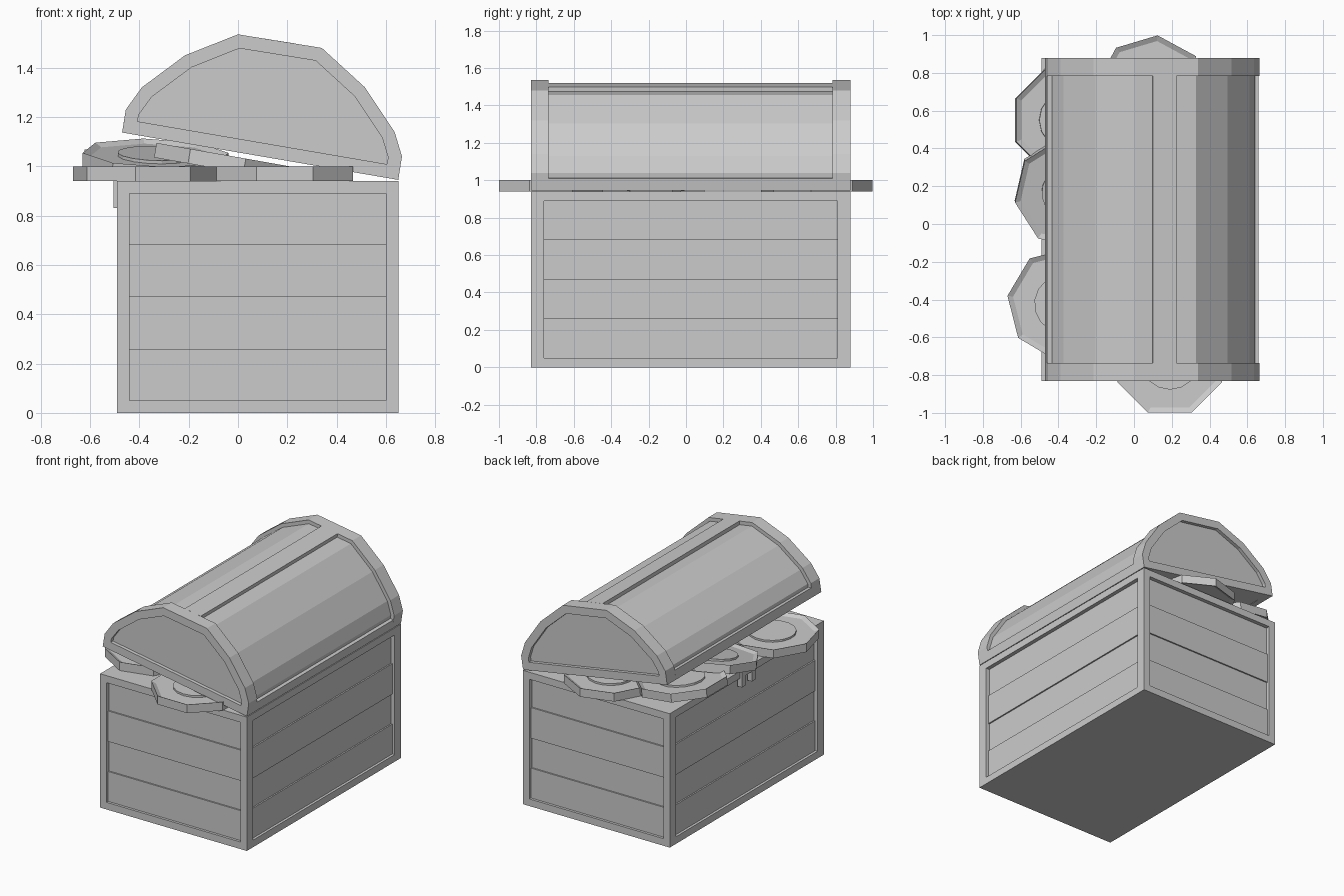
import bpy, bmesh
from math import radians, cos, sin, pi
from mathutils import Vector, Matrix

if "Cube" in bpy.data.objects:
    bpy.data.objects.remove(bpy.data.objects["Cube"])


def finish(name, bm):
    bmesh.ops.recalc_face_normals(bm, faces=bm.faces)
    me = bpy.data.meshes.new(name)
    bm.to_mesh(me)
    bm.free()
    ob = bpy.data.objects.new(name, me)
    bpy.context.collection.objects.link(ob)
    return ob


def add_box(bm, x0, x1, y0, y1, z0, z1):
    m = Matrix.Translation(((x0 + x1) / 2, (y0 + y1) / 2, (z0 + z1) / 2))
    bmesh.ops.create_cube(bm, size=1, matrix=m @ Matrix.Diagonal((x1 - x0, y1 - y0, z1 - z0, 1)))


def add_prism(bm, outline, y0, y1):
    a = [bm.verts.new((x, y0, z)) for x, z in outline]
    b = [bm.verts.new((x, y1, z)) for x, z in outline]
    bm.faces.new(a)
    bm.faces.new(b)
    for i in range(len(a)):
        j = (i + 1) % len(a)
        bm.faces.new((a[i], a[j], b[j], b[i]))


def inset(poly, d, d_last):
    """Inset a clockwise outline; the last edge uses its own distance."""
    n, lines = len(poly), []
    for i in range(n):
        p, q = Vector(poly[i]), Vector(poly[(i + 1) % n])
        t = (q - p).normalized()
        lines.append((p + Vector((t.y, -t.x)) * (d_last if i == n - 1 else d), t))
    out = []
    for i in range(n):
        (p, t), (q, u) = lines[i - 1], lines[i]
        k = (q - p).cross(u) / t.cross(u)
        out.append(tuple(p + t * k))
    return out


def add_ring(bm, outer, inner, y0, y1):
    loops = [[bm.verts.new((x, y, z)) for x, z in o]
             for o, y in ((outer, y0), (outer, y1), (inner, y1), (inner, y0))]
    n = len(outer)
    for k in range(4):
        a, b = loops[k], loops[(k + 1) % 4]
        for i in range(n):
            j = (i + 1) % n
            bm.faces.new((a[i], a[j], b[j], b[i]))


X0, X1, Y0, Y1, TOP, F = -0.49, 0.65, -0.83, 0.88, 0.94, 0.05

# Chest frame: base slab, top slab and corner posts
bm = bmesh.new()
add_box(bm, X0, X1, Y0, Y1, 0, F)
add_box(bm, X0, X1, Y0, Y1, TOP - F, TOP)
for x in (X0, X1 - F):
    for y in (Y0, Y1 - 0.07):
        add_box(bm, x, x + F, y, y + 0.07, F, TOP - F)
finish("chest_frame", bm)

# Plank courses, alternating slightly in depth
bm = bmesh.new()
levels = [0.05, 0.26, 0.47, 0.685, 0.89]
for i in range(4):
    d = 0.028 if i % 2 else 0.018
    add_box(bm, X0 + d, X1 - d, Y0 + d, Y1 - d, levels[i], levels[i + 1])
finish("chest_planks", bm)

# Lid, tilted open around the right-hand edge
arch = [(-0.47, 1.137), (-0.455, 1.23), (-0.39, 1.32), (-0.215, 1.45), (0, 1.535),
        (0.34, 1.48), (0.515, 1.32), (0.635, 1.14), (0.665, 1.04), (0.65, 0.945)]
bm = bmesh.new()
add_prism(bm, inset(arch, 0.025, 0.003), Y0 + 0.025, Y1 - 0.025)
finish("lid_panels", bm)

# Lid frame: end arches, ridge strip and lower rails
bm = bmesh.new()
hole = inset(arch, 0.055, 0.055)
add_ring(bm, arch, hole, Y0, -0.735)
add_ring(bm, arch, hole, 0.783, Y1)
for strip in ([(0.10, 1.519), (0.225, 1.499), (0.22, 1.45), (0.095, 1.47)],
              [(-0.47, 1.137), (-0.46, 1.20), (-0.42, 1.195), (-0.42, 1.129)],
              [(0.65, 0.945), (0.66, 1.01), (0.61, 1.015), (0.60, 0.954)]):
    add_prism(bm, strip, -0.735, 0.783)
finish("lid_frame", bm)

# Latch plate on the opening side
bm = bmesh.new()
add_box(bm, -0.505, -0.47, -0.05, 0.10, 0.90, 0.95)
for y in (-0.05, 0.06):
    add_box(bm, -0.505, -0.47, y, y + 0.04, 0.83, 0.90)
finish("latch", bm)


# Octagonal coins with raised rim and centre disc
def coin(i, x, y, z, angle, tilt_x=0, tilt_y=0):
    bm = bmesh.new()
    bmesh.ops.create_cone(bm, cap_ends=True, segments=8, radius1=0.30, radius2=0.30, depth=0.06,
                          matrix=Matrix.Rotation(pi / 2, 4, 'Z'))
    v = min(bm.verts, key=lambda p: abs(p.co.y) - p.co.x)
    off = math_angle(v.co)
    caps = [f for f in bm.faces if len(f.verts) == 8]
    bmesh.ops.inset_individual(bm, faces=caps, thickness=0.03, depth=-0.015)
    bmesh.ops.create_cone(bm, cap_ends=True, segments=16, radius1=0.155, radius2=0.155, depth=0.056)
    ob = finish("coin_%d" % i, bm)
    ob.rotation_mode = 'XYZ'
    ob.matrix_world = (Matrix.Translation((x, y, z)) @ Matrix.Rotation(radians(tilt_y), 4, 'Y')
                       @ Matrix.Rotation(radians(tilt_x), 4, 'X')
                       @ Matrix.Rotation(radians(angle) - off, 4, 'Z'))


def math_angle(co):
    return Vector((1, 0)).angle_signed(Vector((co.x, -co.y)))


for i, c in enumerate([(0.19, -0.722, 0.97, 22.5),
                       (-0.373, -0.423, 0.97, 36.8),
                       (0.094, 0.70, 0.97, 39.1),
                       (-0.35, 0.55, 1.01, 22.5, 0, 6),
                       (-0.335, 0.17, 1.025, 10, 11, 2),
                       (-0.05, -0.15, 1.015, 15, 0, 10)]):
    coin(i + 1, *c)
